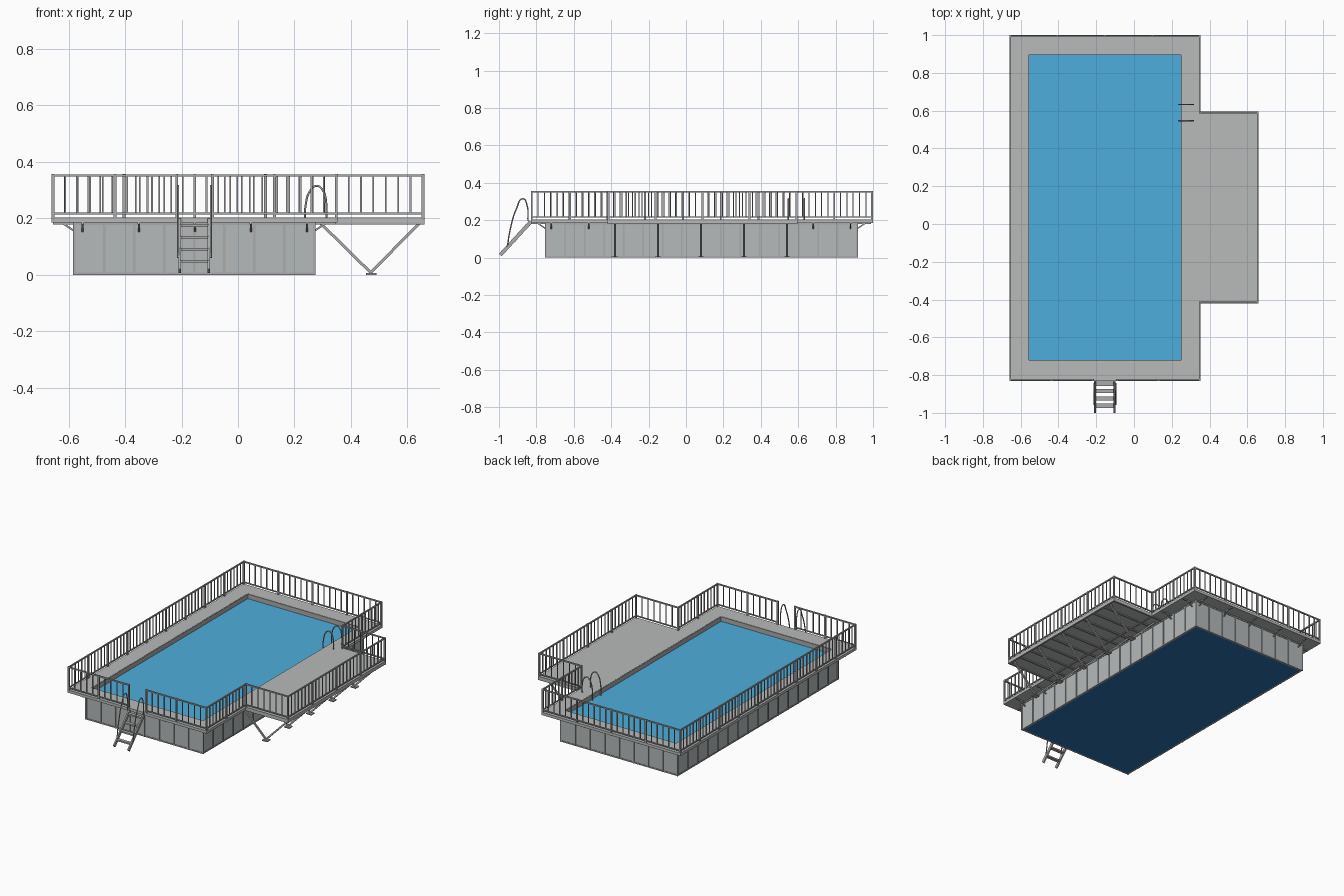
import bpy, bmesh
from mathutils import Vector, Matrix

cube = bpy.data.objects.get("Cube")
if cube:
    bpy.data.objects.remove(cube, do_unlink=True)


def material(name, rgb):
    m = bpy.data.materials.new(name)
    m.use_nodes = True
    m.diffuse_color = (*rgb, 1)
    m.node_tree.nodes["Principled BSDF"].inputs["Base Color"].default_value = (*rgb, 1)
    return m


DECK = material("deck grey", (0.48, 0.49, 0.49))
WALL = material("wall grey", (0.46, 0.49, 0.49))
STEEL = material("steel grey", (0.41, 0.41, 0.41))
WATER = material("water blue", (0.077, 0.42, 0.72))
LINER = material("liner blue", (0.025, 0.16, 0.43))


def box(bm, lo, hi):
    lo, hi = Vector(lo), Vector(hi)
    size = Matrix.Diagonal((*(hi - lo), 1))
    bmesh.ops.create_cube(bm, size=1, matrix=Matrix.Translation((lo + hi) / 2) @ size)


def bar(bm, a, b, width, depth=None):
    """Rectangular bar between two points."""
    a, b = Vector(a), Vector(b)
    d = b - a
    up = "X" if abs(d.x) < 1e-6 else "Y"
    turn = d.to_track_quat("Z", up).to_matrix().to_4x4()
    size = Matrix.Diagonal((width, depth or width, d.length, 1))
    bmesh.ops.create_cube(bm, size=1, matrix=Matrix.Translation((a + b) / 2) @ turn @ size)


def finish(name, bm, mat):
    mesh = bpy.data.meshes.new(name)
    bm.to_mesh(mesh)
    bm.free()
    mesh.materials.append(mat)
    ob = bpy.data.objects.new(name, mesh)
    bpy.context.scene.collection.objects.link(ob)


def boxes(name, mat, *pairs):
    bm = bmesh.new()
    for lo, hi in pairs:
        box(bm, lo, hi)
    finish(name, bm, mat)


def ring(x0, x1, y0, y1, z0, z1, t):
    """Four boxes forming a rectangular frame of thickness t."""
    return (((x0, y0, z0), (x0 + t, y1, z1)), ((x1 - t, y0, z0), (x1, y1, z1)),
            ((x0 + t, y0, z0), (x1 - t, y0 + t, z1)), ((x0 + t, y1 - t, z0), (x1 - t, y1, z1)))


def tube(name, points, radius, mat):
    cu = bpy.data.curves.new(name, "CURVE")
    cu.dimensions = "3D"
    cu.bevel_depth, cu.bevel_resolution, cu.resolution_u = radius, 2, 6
    cu.use_fill_caps = True
    s = cu.splines.new("BEZIER")
    s.bezier_points.add(len(points) - 1)
    for p, co in zip(s.bezier_points, points):
        p.co = co
        p.handle_left_type = p.handle_right_type = "AUTO"
    cu.materials.append(mat)
    ob = bpy.data.objects.new(name, cu)
    bpy.context.scene.collection.objects.link(ob)


# Main dimensions
X0, X1, Y0, Y1 = -0.58, 0.27, -0.75, 0.915       # tank
DX0, DX1, DY0, DY1 = -0.66, 0.353, -0.83, 1.0    # deck
PX, PY0, PY1 = 0.66, -0.42, 0.595                # side platform
BOT, TOP = 0.185, 0.203                          # deck underside and surface

# Tank, floor and water
boxes("tank_walls", WALL, *ring(X0, X1, Y0, Y1, 0.003, BOT, 0.015))
boxes("tank_floor", LINER, ((X0 + .008, Y0 + .008, 0), (X1 - .008, Y1 - .008, 0.003)))
boxes("water", WATER, ((X0 + .015, Y0 + .015, 0.165), (X1 - .015, Y1 - .015, 0.172)))

# Tank frame: bottom and top rails plus upright ribs
e = 0.003
bm = bmesh.new()
for z in (0, BOT - 0.008):
    for lo, hi in ring(X0 - e, X1 + e, Y0 - e, Y1 + e, z, z + 0.008, 0.012):
        box(bm, lo, hi)
for i in range(9):
    x = X0 + (X1 - X0) * i / 8
    for y in (Y0, Y1):
        box(bm, (x - .004, y - .005, 0), (x + .004, y + .005, BOT))
for i in range(17):
    y = Y0 + (Y1 - Y0) * i / 16
    for x in (X0, X1):
        box(bm, (x - .005, y - .004, 0), (x + .005, y + .004, BOT))
finish("tank_frame", bm, STEEL)

# Deck around the pool, with the side platform
OX0, OX1, OY0, OY1 = -0.56, 0.253, -0.725, 0.9
boxes("deck", DECK,
      ((DX0, DY0, BOT), (OX0, DY1, TOP)), ((OX1, DY0, BOT), (DX1, DY1, TOP)),
      ((OX0, DY0, BOT), (OX1, OY0, TOP)), ((OX0, OY1, BOT), (OX1, DY1, TOP)))
boxes("side_platform", DECK, ((DX1, PY0, BOT), (PX, PY1, TOP)))
boxes("pool_coping", STEEL, *ring(OX0, OX1, OY0, OY1, 0.168, TOP - 0.001, 0.004))

# Joists below the side platform
bm = bmesh.new()
for i in range(11):
    y = PY0 + .006 + (PY1 - PY0 - .012) * i / 10
    box(bm, (X1, y - .006, BOT - .006), (PX, y + .006, BOT))
for x in (DX1, PX - .006):
    box(bm, (x - .006, PY0, BOT - .005), (x + .006, PY1, BOT))
finish("platform_joists", bm, STEEL)

# V-shaped platform supports with foot plates
bm = bmesh.new()
for i in range(5):
    y = -0.38 + 0.23 * i
    for x in (0.29, 0.645):
        bar(bm, (0.47, y, 0.008), (x, y, BOT), 0.01)
    box(bm, (0.453, y - .017, 0), (0.49, y + .017, 0.007))
finish("platform_supports", bm, STEEL)

# Small angled brackets between tank and deck, none on the platform side of the tank
bm = bmesh.new()
for i in range(5):
    x = -0.55 + 0.1985 * i
    for y, s in ((Y0, -1), (Y1, 1)):
        bar(bm, (x, y, 0.155), (x, y + s * .045, BOT), 0.007)
        box(bm, (x - .004, min(y, y + s * .075), BOT - .006), (x + .004, max(y, y + s * .075), BOT))
for i in range(9):
    y = -0.72 + 0.2 * i
    for x, s in ((X0, -1), (X1, 1)):
        if s > 0 and PY0 < y < PY1:
            continue
        bar(bm, (x, y, 0.155), (x + s * .045, y, BOT), 0.007)
        box(bm, (min(x, x + s * .075), y - .004, BOT - .006), (max(x, x + s * .075), y + .004, BOT))
finish("deck_brackets", bm, STEEL)


# Railings: posts, two rails and balusters along each run
def railing(name, a, b, segments, per_segment):
    bm = bmesh.new()
    a, b = Vector(a), Vector(b)
    for z, w in ((0.352, 0.008), (0.217, 0.007)):
        bar(bm, (*a, z), (*b, z), w)
    n = segments * per_segment
    for i in range(n + 1):
        x, y = a.lerp(b, i / n)
        post = i % per_segment == 0
        w = 0.005 if post else 0.0028
        box(bm, (x - w, y - w, TOP - .01 if post else 0.217), (x + w, y + w, 0.357 if post else 0.352))
    finish(name, bm, STEEL)


k = 0.005
L, R, F, B, P = DX0 + k, DX1 - k, DY0 + k, DY1 - k, PX - k
G0, G1 = PY0 + k, PY1 - k
railing("front_railing_right", (L, F), (-0.217, F), 2, 5)
railing("front_railing_left", (-0.09, F), (R, F), 2, 5)
railing("back_railing", (L, B), (R, B), 4, 6)
railing("right_railing", (L, F), (L, B), 9, 6)
railing("left_railing_front", (R, F), (R, G0), 2, 6)
railing("left_railing_back", (R, G1), (R, B), 2, 6)
railing("platform_railing_front", (R, G0), (P, G0), 1, 7)
railing("platform_railing_back", (R, G1), (P, G1), 1, 7)
railing("platform_railing_side", (P, G0), (P, G1), 4, 7)

# Entry steps with sloped stringers
bm = bmesh.new()
foot, head = Vector((0, -0.993, 0.014)), Vector((0, -0.83, 0.192))
for x in (-0.207, -0.103):
    side = Vector((x, 0, 0))
    bar(bm, foot + side, head + side, 0.02, 0.009)
for i in range(4):
    _, y, z = foot.lerp(head, 0.19 + 0.237 * i)
    box(bm, (-0.205, y - .011, z - .005), (-0.105, y + .011, z + .005))
finish("entry_steps", bm, STEEL)
for side, x in (("right", -0.212), ("left", -0.096)):
    tube("entry_handrail_" + side,
         [(x, y, z) for y, z in ((-.955, .06), (-.94, .15), (-.905, .265), (-.872, .315),
                                 (-.85, .28), (-.845, .195))], 0.0035, STEEL)

# Curved grab rails at the pool edge
for side, y in (("front", 0.547), ("back", 0.633)):
    tube("grab_rail_" + side,
         [(x, y, z) for x, z in ((.238, .17), (.24, .25), (.257, .3), (.278, .315),
                                 (.3, .3), (.313, .25), (.313, .2))], 0.0035, STEEL)
